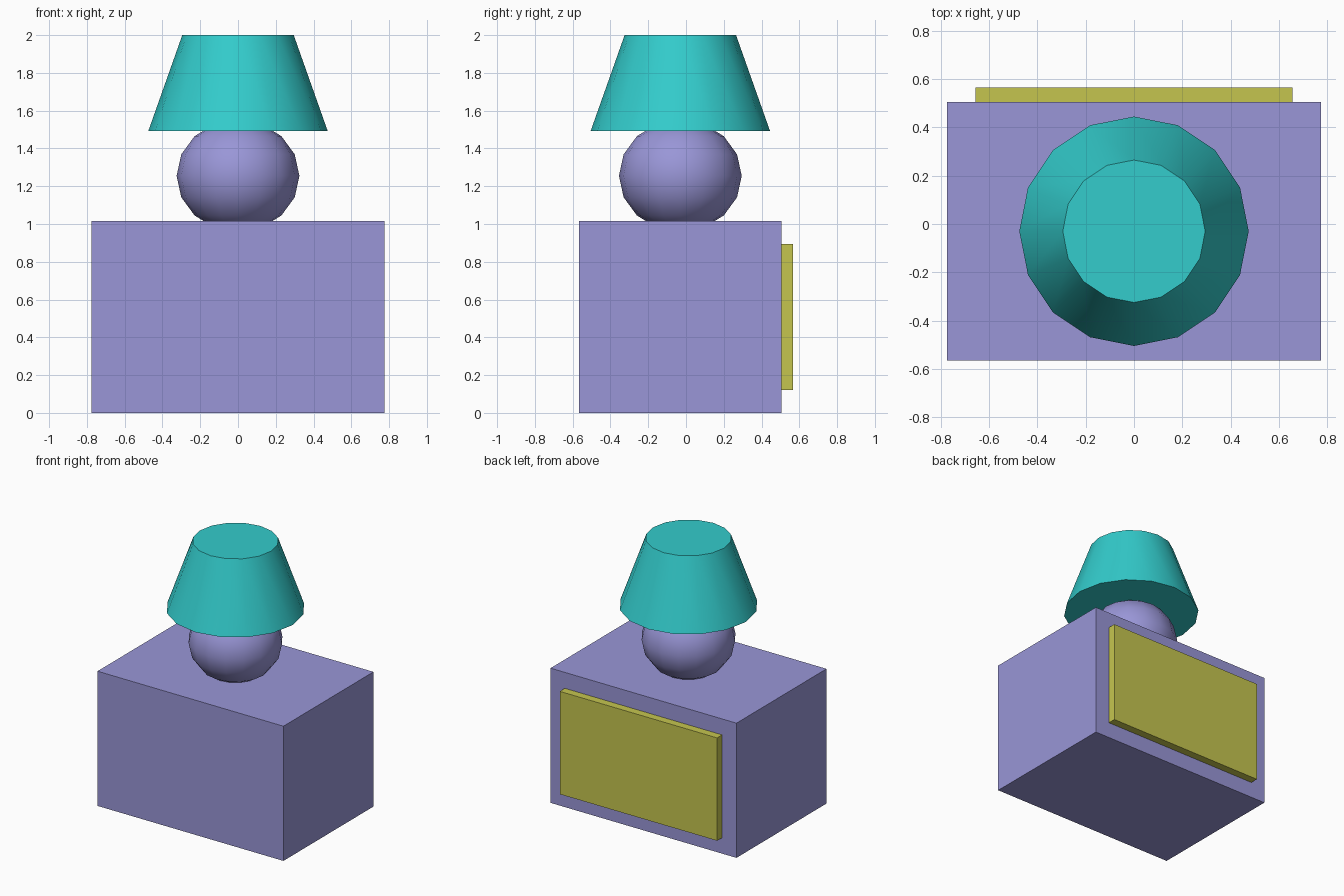
import bpy
import math

cube = bpy.data.objects.get("Cube")
if cube:
    bpy.data.objects.remove(cube, do_unlink=True)

AXIS_Y = -0.03  # shared depth centre of cabinet and lamp


def material(name, rgb):
    mat = bpy.data.materials.new(name)
    mat.use_nodes = True
    mat.diffuse_color = (*rgb, 1)
    mat.node_tree.nodes["Principled BSDF"].inputs["Base Color"].default_value = (*rgb, 1)
    return mat


lavender = material("lavender", (0.319, 0.305, 0.68))
teal = material("teal", (0.033, 0.604, 0.604))
olive = material("olive_yellow", (0.558, 0.558, 0.078))


def finish(name, mat, smooth=False):
    obj = bpy.context.object
    obj.name = name
    obj.data.name = name
    obj.data.materials.append(mat)
    if smooth:
        bpy.ops.object.shade_smooth_by_angle(angle=math.radians(30))
    return obj


def box(name, mat, low, high):
    centre = [(a + b) / 2 for a, b in zip(low, high)]
    bpy.ops.mesh.primitive_cube_add(size=1, location=centre)
    bpy.context.object.scale = [b - a for a, b in zip(low, high)]
    bpy.ops.object.transform_apply(location=False, rotation=False, scale=True)
    return finish(name, mat)


# Cabinet and its raised back panel
box("cabinet", lavender, (-0.775, -0.566, 0), (0.775, 0.506, 1.015))
box("back_panel", olive, (-0.656, 0.506, 0.12), (0.656, 0.566, 0.895))

# Slightly flattened lamp base, sunk into the cabinet top and the shade
bpy.ops.mesh.primitive_uv_sphere_add(segments=16, ring_count=8, radius=1,
                                     location=(0, AXIS_Y, 1.255))
bpy.context.object.scale = (0.325, 0.325, 0.297)
bpy.ops.object.transform_apply(location=False, rotation=False, scale=True)
finish("lamp_base", lavender, smooth=True)

# Closed, tapered lamp shade
bpy.ops.mesh.primitive_cone_add(vertices=16, radius1=0.475, radius2=0.295,
                                depth=0.508, location=(0, AXIS_Y, 1.746))
finish("lamp_shade", teal, smooth=True)
